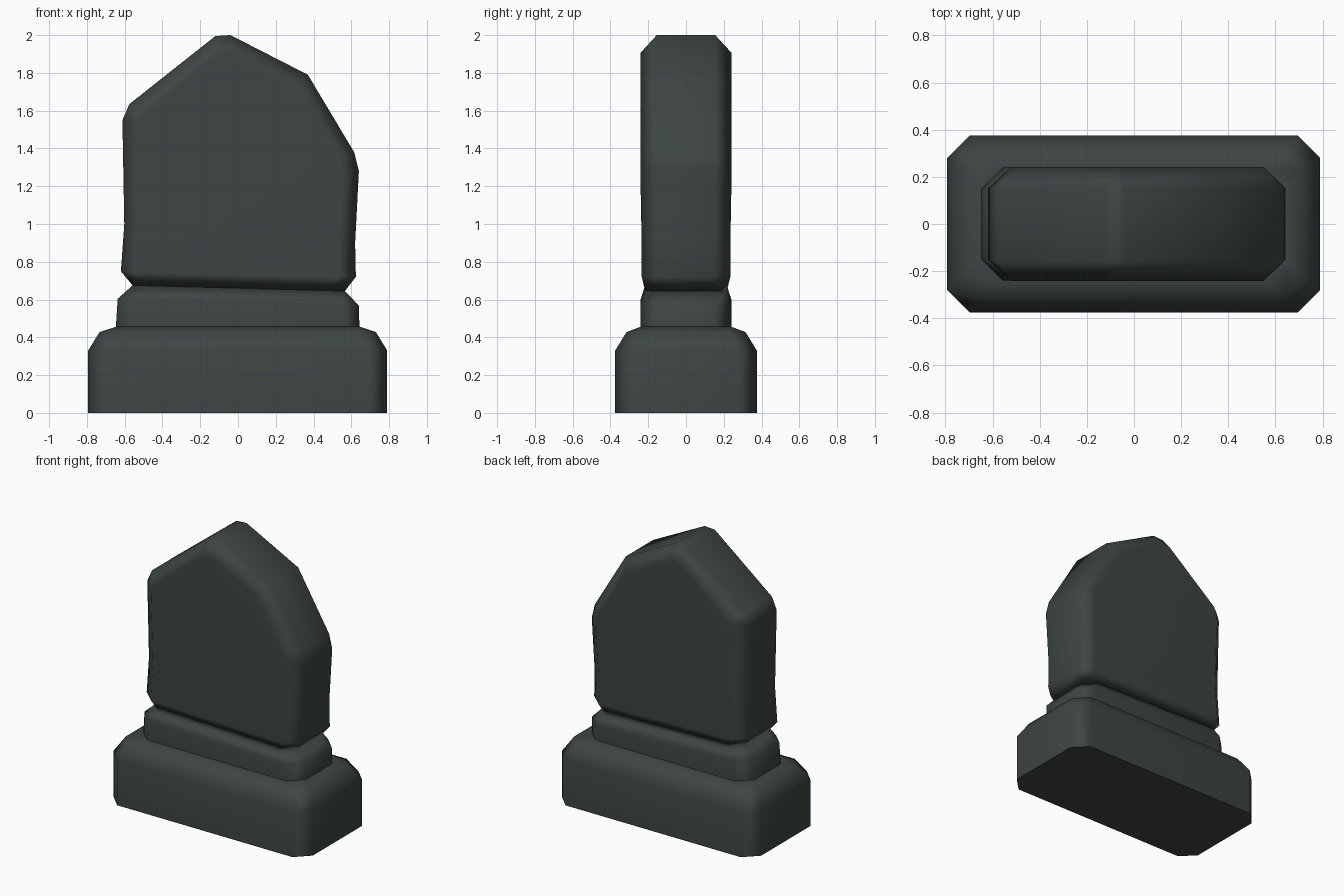
import bpy, bmesh

if "Cube" in bpy.data.objects:
    bpy.data.objects.remove(bpy.data.objects["Cube"])

stone = bpy.data.materials.new("dark_green_grey_stone")
stone.diffuse_color = (0.047, 0.060, 0.057, 1)
stone.use_nodes = True
stone.node_tree.nodes["Principled BSDF"].inputs["Base Color"].default_value = stone.diffuse_color


def ring(bm, xl, xr, y, c, zl, zr):
    """Chamfered rectangle; height runs from zl on the left to zr on the right."""
    pts = [(xl + c, -y), (xr - c, -y), (xr, -y + c), (xr, y - c),
           (xr - c, y), (xl + c, y), (xl, y - c), (xl, -y + c)]
    return [bm.verts.new((x, py, zl + (zr - zl) * (x - xl) / (xr - xl)))
            for x, py in pts]


def bridge(bm, a, b):
    n = len(a)
    for i in range(n):
        j = (i + 1) % n
        bm.faces.new((a[i], a[j], b[j], b[i]))


def finish(bm, name):
    bmesh.ops.recalc_face_normals(bm, faces=bm.faces)
    me = bpy.data.meshes.new(name)
    bm.to_mesh(me)
    bm.free()
    me.materials.append(stone)
    ob = bpy.data.objects.new(name, me)
    bpy.context.collection.objects.link(ob)
    me.shade_smooth()
    me.set_sharp_from_angle(angle=1.2)
    mod = ob.modifiers.new("even_shading", 'WEIGHTED_NORMAL')
    mod.keep_sharp = True


def loft(name, rows):
    bm = bmesh.new()
    rings = [ring(bm, *r) for r in rows]
    for a, b in zip(rings, rings[1:]):
        bridge(bm, a, b)
    bm.faces.new(rings[0])
    bm.faces.new(rings[-1])
    finish(bm, name)


# Plinth with rounded-off shoulders
loft("plinth", [(-.793, .79, .375, .095, 0, 0),
                (-.793, .79, .375, .095, .33, .33),
                (-.733, .73, .315, .09, .428, .428),
                (-.64, .64, .235, .085, .458, .458)])

# Low stump with a slightly tilted break on top
crease = (-.558, .566, .217, .08, .675, .645)
loft("stump", [(-.647, .643, .24, .09, .45, .45),
               (-.637, .64, .24, .09, .604, .568),
               crease])

# Headstone slab: outer rim (x, z) and matching inner face outline
outer = [(-.62, .75), (-.602, 1.0), (-.612, 1.55), (-.575, 1.635),
         (-.12, 1.995), (-.04, 2.0), (.37, 1.79), (.615, 1.38),
         (.64, 1.28), (.62, .9), (.624, .72)]
inner = [(-.53, .748), (-.512, 1.0), (-.522, 1.535), (-.495, 1.583),
         (-.115, 1.893), (-.06, 1.905), (.31, 1.72), (.532, 1.345),
         (.55, 1.28), (.53, .9), (.534, .722)]
bm = bmesh.new()


def rim(pts, y):
    # the slab is very slightly thinner in its lower half
    return [bm.verts.new((x, y * (1 if z > 1.2 else .97), z)) for x, z in pts]


layers = [rim(inner, -.242), rim(outer, -.155), rim(outer, .155), rim(inner, .242)]
for a, b in zip(layers, layers[1:]):
    for i in range(len(a) - 1):
        bm.faces.new((a[i], a[i + 1], b[i + 1], b[i]))
bm.faces.new(layers[0])
bm.faces.new(layers[3])
f, fo, bo, b = layers
lower = [f[0], f[-1], fo[-1], bo[-1], b[-1], b[0], bo[0], fo[0]]
foot = ring(bm, *crease)
bridge(bm, foot, lower)
bm.faces.new(foot)
finish(bm, "headstone_slab")
